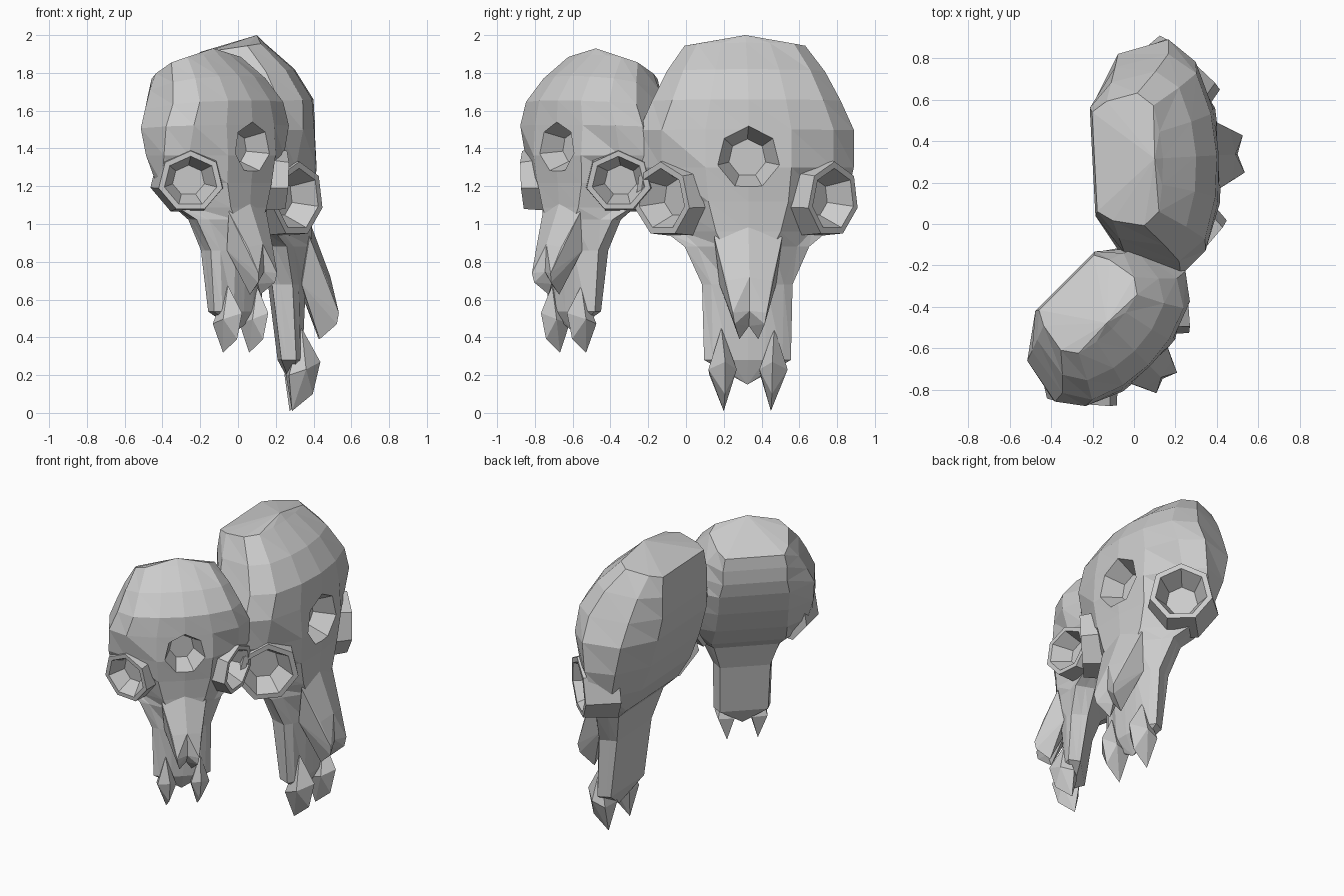
import bpy, bmesh
from math import radians
from mathutils import Matrix, Vector

cube = bpy.data.objects.get("Cube")
if cube:
    bpy.data.objects.remove(cube)

BONE = (0.6, 0.6, 0.6, 1)
bone = bpy.data.materials.new("bone_grey")
bone.use_nodes = True
bone.diffuse_color = BONE
bone.node_tree.nodes["Principled BSDF"].inputs["Base Color"].default_value = BONE


def finish(name, bm):
    """Turn a closed bmesh into a flat-shaded bone object facing outwards."""
    bm.normal_update()
    bmesh.ops.recalc_face_normals(bm, faces=bm.faces)
    if bm.calc_volume(signed=True) < 0:
        bmesh.ops.reverse_faces(bm, faces=bm.faces)
    mesh = bpy.data.meshes.new(name)
    bm.to_mesh(mesh)
    bm.free()
    mesh.materials.append(bone)
    obj = bpy.data.objects.new(name, mesh)
    bpy.context.collection.objects.link(obj)
    return obj


def section(z, front, back, width, box, cheek, droop):
    """Slice of the skull; box squares its back, cheek fills its front corners."""
    half = [(1, 0), (.97, .4), (cheek, .8), (cheek * .75, 1), (.22, .9), (0, box), (0, 0)]
    fall = droop * max(0, z - 1.4) / .56
    pts = [Vector((back + (front - back) * t, width * w, z - fall * (1 - t))) for t, w in half]
    return pts + [Vector((p.x, -p.y, p.z)) for p in pts[-2:0:-1]]


def loft(name, rings, top, bottom):
    """Skin the rings and close both ends on a point."""
    bm = bmesh.new()
    rings = [[bm.verts.new(p) for p in ring] for ring in rings]
    n = len(rings[0])
    for a, b in zip(rings, rings[1:]):
        for i in range(n):
            j = (i + 1) % n
            bm.faces.new((a[i], b[j], a[j]))
            bm.faces.new((a[i], b[i], b[j]))
    for ring, tip, step in ((rings[0], top, 1), (rings[-1], bottom, -1)):
        apex = bm.verts.new(tip)
        for i in range(n):
            bm.faces.new((ring[i], ring[(i + step) % n], apex))
    return finish(name, bm)


def frustum(name, centre, axis, outer, inner, out, depth):
    """Seven-sided tapered plug along axis, from out in front to depth behind."""
    bm = bmesh.new()
    bmesh.ops.create_cone(bm, cap_ends=True, segments=7, radius1=inner,
                          radius2=outer, depth=out + depth)
    axis = Vector(axis).normalized()
    place = Matrix.Translation(Vector(centre) + axis * (out - depth) / 2)
    bm.transform(place @ axis.to_track_quat('Z', 'Y').to_matrix().to_4x4())
    return finish(name, bm)


def combine(target, tool, operation):
    """Apply a boolean and drop the helper."""
    tool.hide_render = True
    mod = target.modifiers.new("cut", 'BOOLEAN')
    mod.operation, mod.object, mod.solver = operation, tool, 'EXACT'
    graph = bpy.context.evaluated_depsgraph_get()
    result = bpy.data.meshes.new_from_object(target.evaluated_get(graph))
    target.modifiers.clear()
    target.data = result
    bpy.data.objects.remove(tool)


def hull(name, points, side):
    """Convex chunk of bone, flipped to the given side."""
    bm = bmesh.new()
    for x, y, z in points:
        bm.verts.new((x, y * side, z))
    bmesh.ops.convex_hull(bm, input=bm.verts[:])
    return finish(name, bm)


# Braincase down to muzzle: height, front, back, half width, squareness, cheek
SLICES = [
    (1.96, .14, -.19, .32, .75, .9),
    (1.82, .3, -.2, .42, .62, .87),
    (1.66, .4, -.2, .5, .52, .87),
    (1.5, .41, -.18, .57, .5, .85),
    (1.3, .42, -.13, .57, .5, .75),
    (1.12, .4, -.06, .53, .55, .55),
    (.96, .39, .04, .43, .7, .5),
    (.88, .39, .12, .33, .8, .6),
    (.68, .36, .17, .24, .85, .75),
    (.28, .34, .22, .23, .85, .85)]

NASAL = [(.34, 0, 1.12), (.37, .18, .93), (.49, 0, .72), (.47, .12, .7), (.5, 0, .54),
         (.53, .09, .53), (.52, .08, .47), (.43, .05, .39), (.45, 0, .46),
         (.33, .15, .68), (.33, 0, .65)]
FANG = [(.28, .125, .01), (.39, .125, .1), (.43, .125, .27), (.25, .07, .2),
        (.26, .2, .2), (.36, .06, .23), (.35, .21, .23), (.33, .14, .45)]


def skull(prefix, droop, place):
    """One skull; droop lowers the back of the crown."""
    cranium = loft(prefix + "cranium", [section(*s, droop) for s in SLICES],
                   (.1, 0, 2), (.28, 0, .15))
    # Eye rims, then the eye sockets and the central forehead hollow
    for operation, shape in (('UNION', (.2, .23, 0, .22)),
                             ('DIFFERENCE', (.175, .1, .02, .13))):
        for s in (1, -1):
            combine(cranium, frustum("eye_helper", (.295, .455 * s, 1.13),
                                     (.7, .7 * s, -.05), *shape), operation)
    combine(cranium, frustum("hollow_helper", (.41, 0, 1.35), (1, 0, 0),
                             .185, .1, .03, .13), 'DIFFERENCE')
    parts = [cranium]
    # Paired nasal bones and fangs
    for s, side in ((1, "left"), (-1, "right")):
        parts.append(hull(prefix + side + "_nasal_bone", NASAL, s))
        parts.append(hull(prefix + side + "_fang", FANG, s))
    for part in parts:
        part.matrix_world = place


skull("large_skull_", .05,
      Matrix.Translation((0, .31, 0)) @ Matrix.Rotation(radians(3), 4, 'Z'))
skull("small_skull_", .16,
      Matrix.Translation((-.198, -.41, .31)) @ Matrix.Rotation(radians(-45), 4, 'Z')
      @ Matrix.Diagonal((.95, .78, .81, 1)))
